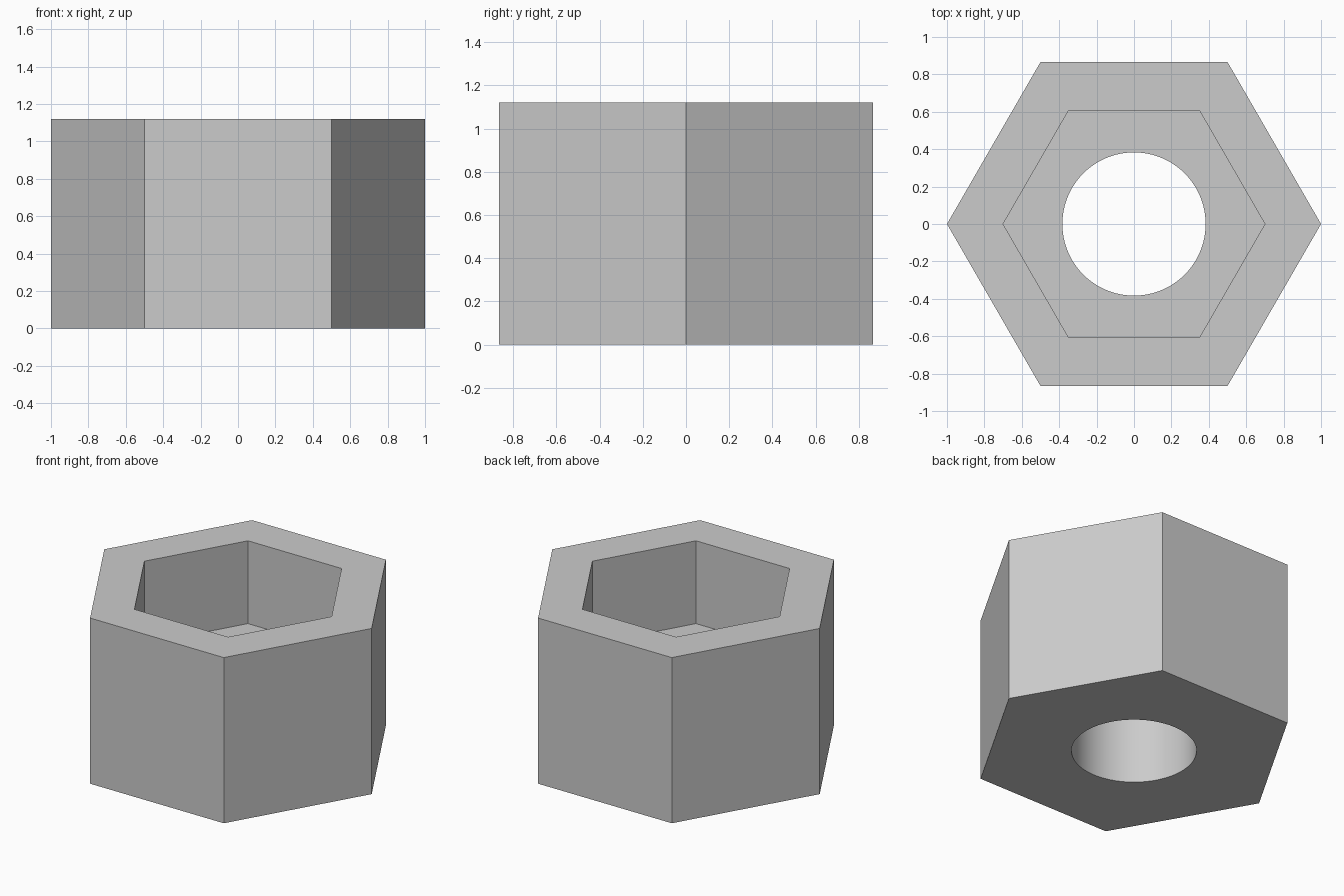
import bpy
import math

HEIGHT = 1.12
FLOOR = 0.56

cube = bpy.data.objects.get("Cube")
if cube:
    bpy.data.objects.remove(cube, do_unlink=True)

grey = bpy.data.materials.new("plain grey")
grey.use_nodes = True
colour = (0.6, 0.6, 0.6, 1)
grey.diffuse_color = colour
grey.node_tree.nodes["Principled BSDF"].inputs["Base Color"].default_value = colour


def prism(name, sides, radius, bottom, top):
    """Upright prism with a corner on the x axis."""
    bpy.ops.mesh.primitive_cylinder_add(
        vertices=sides, radius=radius, depth=top - bottom,
        location=(0, 0, (bottom + top) / 2), rotation=(0, 0, math.pi / 2))
    obj = bpy.context.object
    obj.name = name
    obj.data.materials.append(grey)
    bpy.ops.object.transform_apply(location=True, rotation=True, scale=True)
    return obj


def cut(body, cutter):
    """Subtract the cutter from the body and discard it."""
    cutter.hide_render = True
    mod = body.modifiers.new(cutter.name, 'BOOLEAN')
    mod.operation = 'DIFFERENCE'
    mod.solver = 'EXACT'
    mod.object = cutter
    bpy.ops.object.select_all(action='DESELECT')
    body.select_set(True)
    bpy.context.view_layer.objects.active = body
    bpy.ops.object.modifier_apply(modifier=mod.name)
    bpy.data.objects.remove(cutter, do_unlink=True)


# Hexagonal body
body = prism("hexagonal_socket", 6, 1, 0, HEIGHT)

# Hexagonal recess in the upper half
cut(body, prism("recess_cutter", 6, 0.7, FLOOR, HEIGHT + 0.2))

# Round hole through the floor
cut(body, prism("bore_cutter", 96, 0.383, -0.2, FLOOR + 0.2))

# Smooth bore, crisp hexagon edges
bpy.ops.object.shade_smooth_by_angle(angle=math.radians(30))
